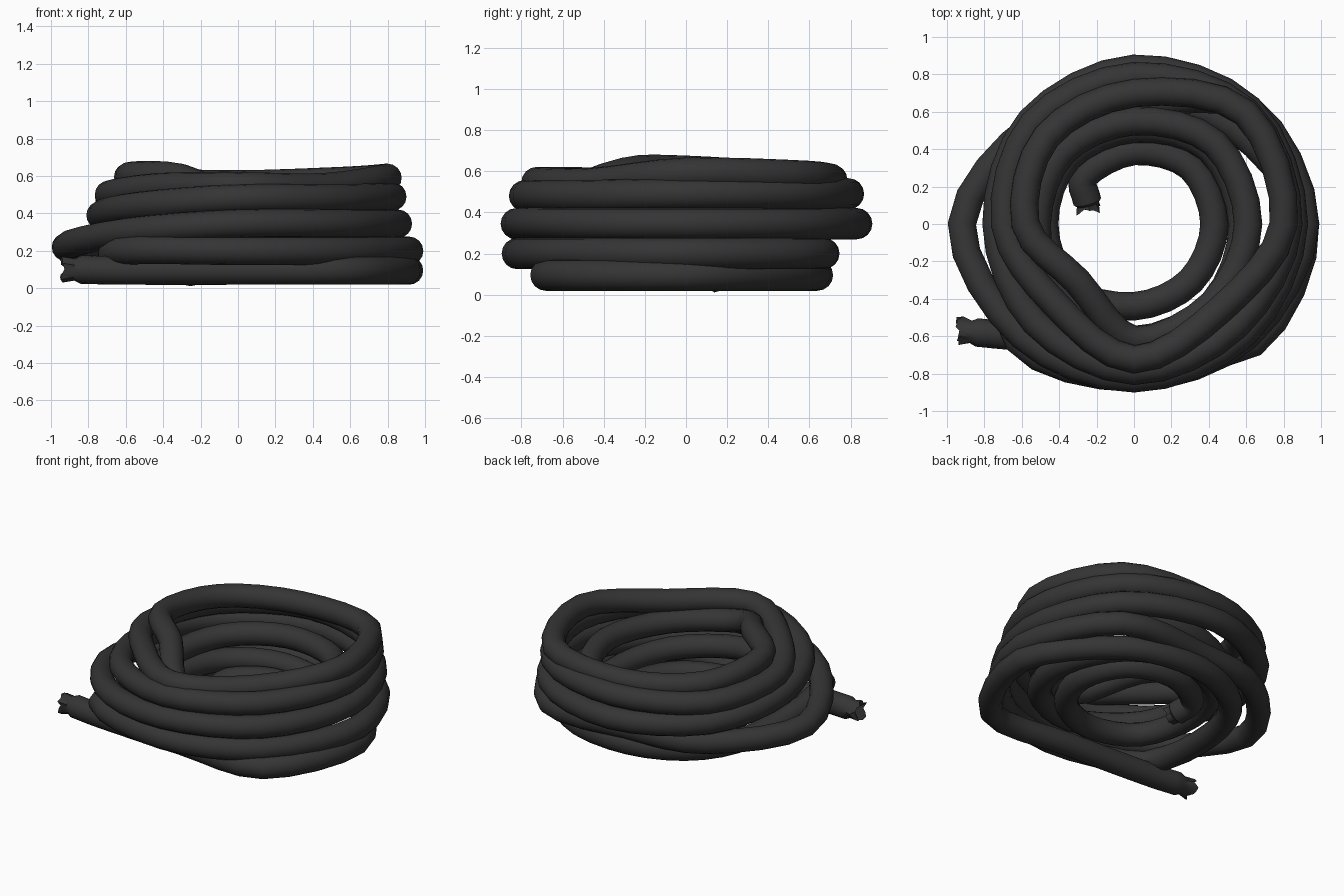
import bpy, bmesh, math, random
from mathutils import Vector

if "Cube" in bpy.data.objects:
    bpy.data.objects.remove(bpy.data.objects["Cube"])

random.seed(4)
SIDES, R, SUB = 16, 0.076, 4

# One row per turn: (radius, height) every 45 degrees, starting at 225
turns = [
    [(.85, .095), (.635, .095), (.90, .095), (.915, .095), (.74, .095), (.635, .095), (.61, .095), (.63, .12)],
    [(.88, .20), (.82, .20), (.85, .20), (.915, .20), (.87, .20), (.635, .20), (.75, .20), (.92, .22)],
    [(.845, .30), (.825, .345), (.83, .345), (.855, .345), (.87, .345), (.83, .345), (.78, .35), (.735, .39)],
    [(.745, .44), (.785, .48), (.77, .48), (.825, .49), (.85, .49), (.79, .49), (.76, .48), (.69, .50)],
    [(.60, .54), (.725, .545), (.65, .54), (.80, .59), (.84, .575), (.70, .555), (.66, .57), (.58, .60)],
    [(.43, .59), (.62, .46), (.60, .42), (.61, .41), (.61, .39), (.55, .38), (.54, .35), (.52, .32)],
    [(.57, .30), (.62, .27), (.60, .23), (.58, .19), (.57, .18), (.51, .20), (.50, .20), (.48, .20)],
    [(.49, .17), (.44, .14), (.43, .14), (.43, .14), (.43, .14), (.39, .14), (.37, .12)],
]
ctrl = [Vector((-.84, -.58, .10))]
ang = math.radians(225)
for turn in turns:
    for r, z in turn:
        ctrl.append(Vector((r * math.cos(ang), r * math.sin(ang), z)))
        ang += math.pi / 4
ctrl.append(Vector((-.25, .12, .085)))


def smooth_path(pts):
    """Catmull-Rom points through the control points."""
    ext = [2 * pts[0] - pts[1]] + pts + [2 * pts[-1] - pts[-2]]
    out = []
    for i in range(1, len(ext) - 2):
        a, b, c, d = ext[i - 1:i + 3]
        for k in range(SUB):
            t = k / SUB
            out.append(.5 * (2 * b + (c - a) * t + (2 * a - 5 * b + 4 * c - d) * t * t
                             + (3 * b - a - 3 * c + d) * t ** 3))
    return out + [pts[-1]]


path = smooth_path(ctrl)
bm = bmesh.new()


def ring(p, tangent, radius=R, jag=0.0):
    side = tangent.cross(Vector((0, 0, 1))).normalized()
    up = side.cross(tangent).normalized()
    vs = []
    for k in range(SIDES):
        a = 2 * math.pi * k / SIDES
        off = random.uniform(-jag, jag)
        rr = radius * (1 + random.uniform(-1, 1) * (.25 if jag else 0))
        vs.append(bm.verts.new(p + tangent * off + (side * math.cos(a) + up * math.sin(a)) * rr))
    return vs


def bridge(a, b):
    for k in range(SIDES):
        j = (k + 1) % SIDES
        bm.faces.new((a[k], a[j], b[j], b[k]))


# Coiled tube body
rings = []
for i, p in enumerate(path):
    t = (path[min(i + 1, len(path) - 1)] - path[max(i - 1, 0)]).normalized()
    rings.append(ring(p, t))
for a, b in zip(rings, rings[1:]):
    bridge(a, b)


# Pinched and frayed ends
def fray(last, p, t, out, length):
    prev = last
    for d, rad, jag in ((.3, .06, 0), (.85, .066, .025)):
        r = ring(p + t * out * length * d, t, rad, jag)
        bridge(prev, r)
        prev = r
    c = bm.verts.new(p + t * out * length * .45)
    for k in range(SIDES):
        bm.faces.new((prev[k], prev[(k + 1) % SIDES], c))


fray(rings[0], path[0], (path[1] - path[0]).normalized(), -1, .11)
fray(rings[-1], path[-1], (path[-1] - path[-2]).normalized(), 1, .05)

bmesh.ops.recalc_face_normals(bm, faces=bm.faces)
mesh = bpy.data.meshes.new("coiled_rope")
bm.to_mesh(mesh)
bm.free()
rope = bpy.data.objects.new("coiled_rope", mesh)
bpy.context.collection.objects.link(rope)

mat = bpy.data.materials.new("dark_rubber")
mat.diffuse_color = (.035, .035, .035, 1)
mat.use_nodes = True
mat.node_tree.nodes["Principled BSDF"].inputs["Base Color"].default_value = mat.diffuse_color
mesh.materials.append(mat)
bpy.context.view_layer.objects.active = rope
rope.select_set(True)
bpy.ops.object.shade_smooth_by_angle(angle=math.radians(40))
